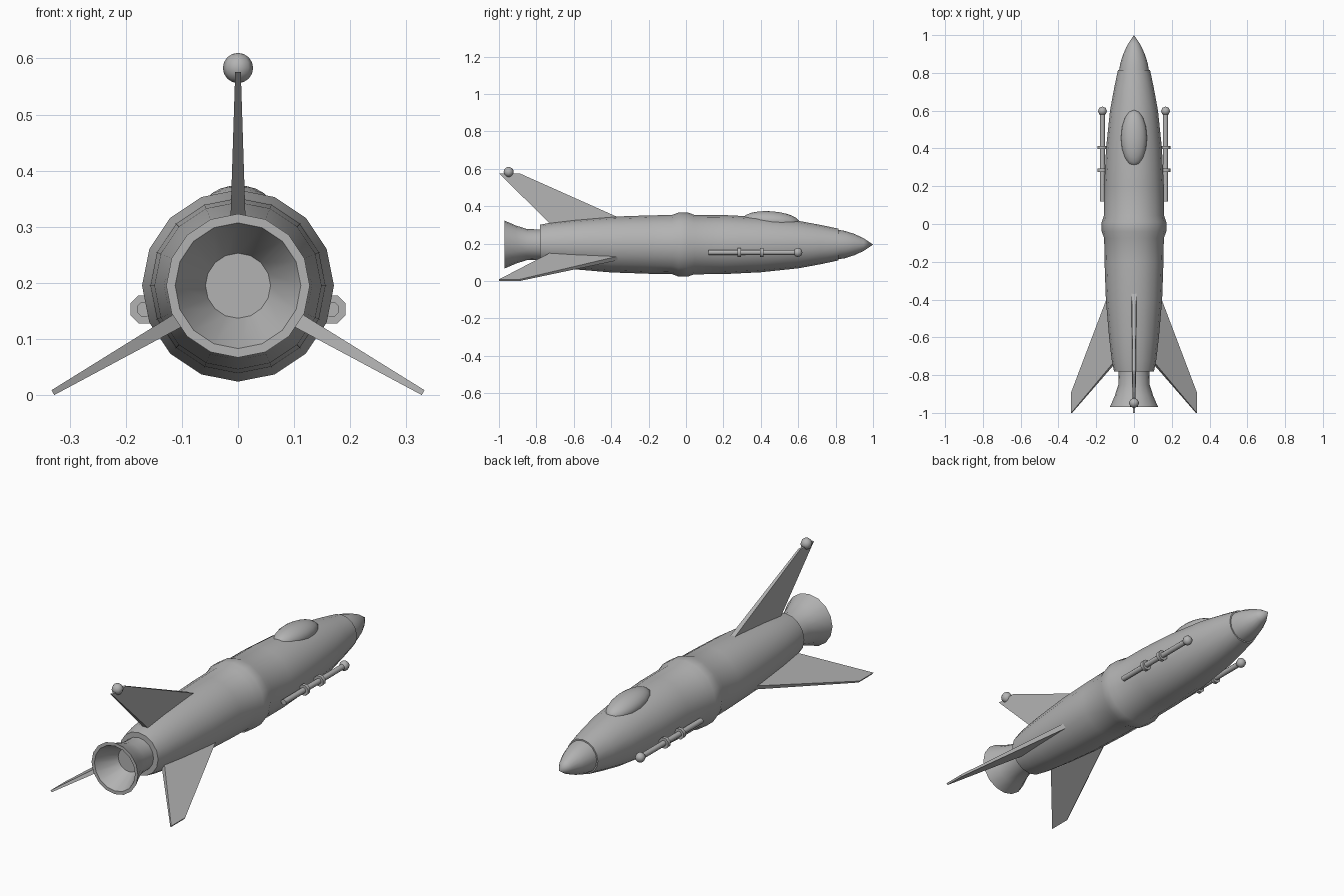
import bpy, bmesh, math
from mathutils import Matrix, Vector

if "Cube" in bpy.data.objects:
    bpy.data.objects.remove(bpy.data.objects["Cube"])

AXIS = 0.195  # height of the fuselage axis

grey = bpy.data.materials.new("plain grey")
grey.use_nodes = True
grey.diffuse_color = (0.45, 0.45, 0.45, 1)
grey.node_tree.nodes["Principled BSDF"].inputs["Base Color"].default_value = (0.45, 0.45, 0.45, 1)


def finish(name, bm, angle):
    bmesh.ops.recalc_face_normals(bm, faces=bm.faces)
    mesh = bpy.data.meshes.new(name)
    bm.to_mesh(mesh)
    bm.free()
    mesh.materials.append(grey)
    obj = bpy.data.objects.new(name, mesh)
    bpy.context.collection.objects.link(obj)
    if angle:
        bpy.ops.object.select_all(action='DESELECT')
        obj.select_set(True)
        bpy.context.view_layer.objects.active = obj
        bpy.ops.object.shade_smooth_by_angle(angle=math.radians(angle))
    return obj


def lathe(name, profile, x=0, z=AXIS, sides=16, phase=0, angle=35):
    """Turn (y, radius) points about an axis along y; both ends are closed."""
    bm = bmesh.new()
    rings = []
    for y, r in profile:
        if r == 0:
            rings.append([bm.verts.new((x, y, z))] * sides)
        else:
            turns = [2 * math.pi * (k + phase) / sides for k in range(sides)]
            rings.append([bm.verts.new((x + r * math.cos(t), y, z + r * math.sin(t))) for t in turns])
    for a, b in zip(rings, rings[1:]):
        for k in range(sides):
            n = (k + 1) % sides
            bm.faces.new(dict.fromkeys((a[k], a[n], b[n], b[k])))
    for ring in (rings[0], rings[-1]):
        if ring[0] is not ring[1]:
            bm.faces.new(ring)
    return finish(name, bm, angle)


def ball(name, centre, size, segments, rings, tilt=0):
    bm = bmesh.new()
    bmesh.ops.create_uvsphere(bm, u_segments=segments, v_segments=rings, radius=1)
    bmesh.ops.transform(bm, verts=bm.verts, matrix=Matrix.Translation(centre)
                        @ Matrix.Rotation(math.radians(tilt), 4, 'X')
                        @ Matrix.Diagonal((*size, 1)))
    return finish(name, bm, 60)


def fin(name, degrees):
    """Tapered swept plate, standing out from the axis at the given angle."""
    # y, distance from axis, half thickness
    outline = [(-0.26, 0.10, 0.014), (-0.89, 0.381, 0.005),
               (-1.0, 0.381, 0.005), (-0.715, 0.10, 0.014)]
    t = math.radians(degrees)
    out = Vector((math.cos(t), 0, math.sin(t)))
    side = Vector((-math.sin(t), 0, math.cos(t)))
    bm = bmesh.new()
    a, b = [[bm.verts.new(Vector((0, y, AXIS)) + out * r + side * s * w) for y, r, w in outline]
            for s in (-1, 1)]
    bm.faces.new(a)
    bm.faces.new(b)
    for k in range(4):
        n = (k + 1) % 4
        bm.faces.new((a[k], a[n], b[n], b[k]))
    return finish(name, bm, 0)


# Fuselage with its raised middle band
lathe("fuselage", [(-0.78, 0.106), (-0.72, 0.118), (-0.60, 0.132), (-0.40, 0.149), (-0.20, 0.156),
                   (-0.075, 0.158), (-0.04, 0.171), (0.01, 0.171), (0.045, 0.159), (0.20, 0.158),
                   (0.40, 0.148), (0.60, 0.127), (0.72, 0.105), (0.815, 0.085)])
lathe("nose_cone", [(0.80, 0.081), (0.85, 0.073), (0.90, 0.057), (0.95, 0.034), (1.0, 0)])

# Engine bell, hollow at the back
lathe("engine_nozzle", [(-0.70, 0), (-0.70, 0.082), (-0.78, 0.081), (-0.85, 0.083), (-0.91, 0.102),
                        (-0.97, 0.128), (-0.97, 0.112), (-0.86, 0.058), (-0.86, 0)])

# Canopy
ball("canopy", (0, 0.455, 0.321), (0.069, 0.152, 0.052), 16, 12, tilt=-4)

# Fins and the ball on the upper one
for name, degrees in (("top_fin", 90), ("right_fin", 210), ("left_fin", 330)):
    fin(name, degrees)
ball("fin_ball", (0, -0.948, 0.583), (0.027, 0.027, 0.027), 8, 8)

# Side guns with collars and end balls
for side, sx in (("left", 1), ("right", -1)):
    x, z = sx * 0.167, 0.153
    lathe(side + "_gun_barrel", [(0.12, 0.014), (0.59, 0.014)], x, z, 8, 0.5, 60)
    for place, y in (("rear", 0.285), ("front", 0.405)):
        lathe(f"{side}_{place}_collar", [(y - 0.009, 0.027), (y + 0.009, 0.027)], x, z, 8, 0.5, 60)
    ball(side + "_gun_ball", (x, 0.598, z), (0.024, 0.024, 0.024), 8, 8)
